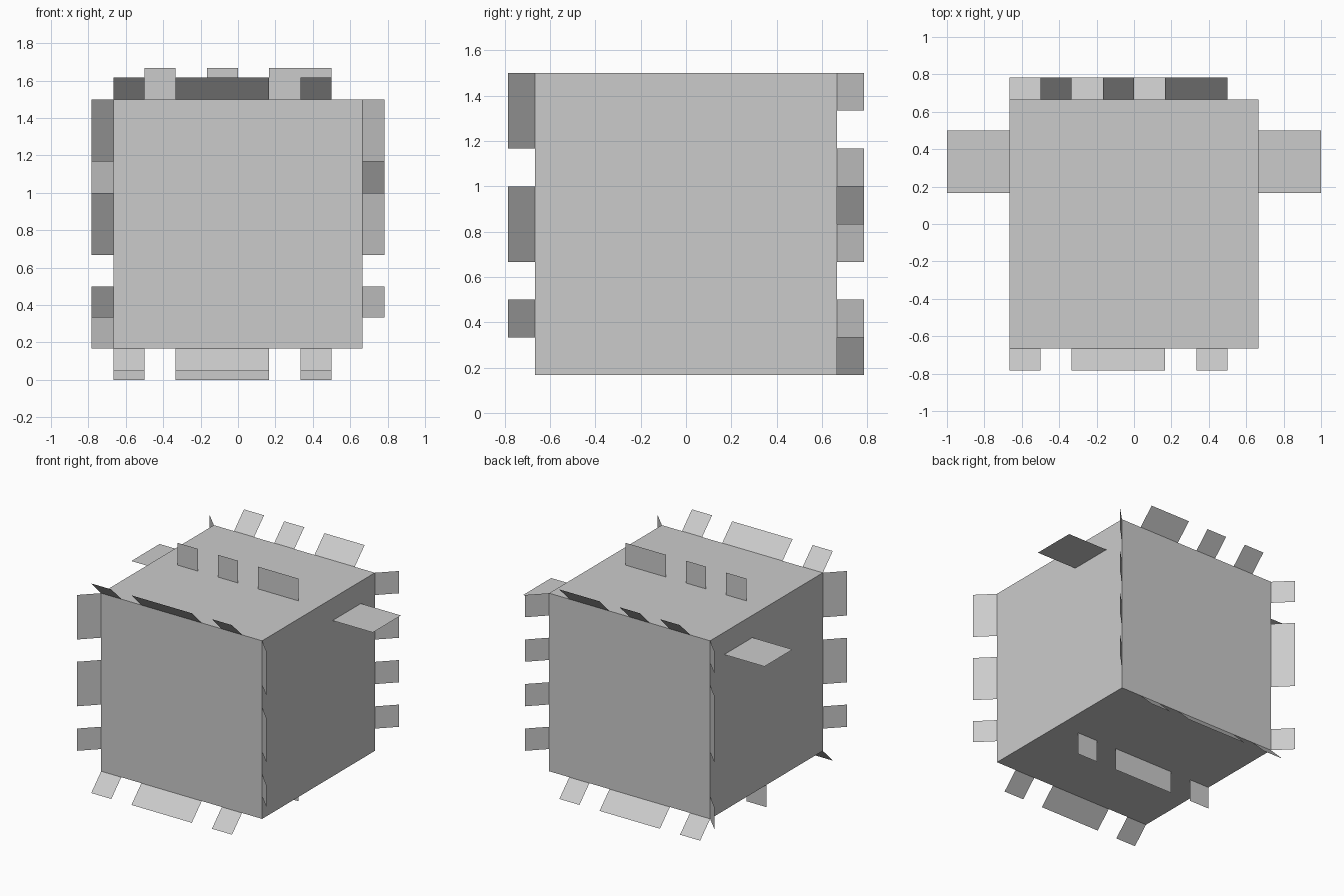
import bpy
import bmesh
from mathutils import Vector

cube = bpy.data.objects.get("Cube")
if cube:
    bpy.data.objects.remove(cube, do_unlink=True)

U = 1 / 6                         # grid unit: the body is 8 units wide
HALF = 4
MID = Vector((0, 0, 5))           # body centre in units
X, Y, Z = Vector((1, 0, 0)), Vector((0, 1, 0)), Vector((0, 0, 1))

grey = bpy.data.materials.new("plain_grey")
grey.use_nodes = True
grey.diffuse_color = (0.6, 0.6, 0.6, 1)
grey.node_tree.nodes["Principled BSDF"].inputs["Base Color"].default_value = grey.diffuse_color


def add_object(name, bm):
    mesh = bpy.data.meshes.new(name)
    bm.to_mesh(mesh)
    bm.free()
    mesh.materials.append(grey)
    obj = bpy.data.objects.new(name, mesh)
    bpy.context.collection.objects.link(obj)


def flap_row(name, origin, along, outward, spans, length=1):
    """Thin flat flaps standing on a line, one for each span along it."""
    bm = bmesh.new()
    reach = outward.normalized() * length
    for a, b in spans:
        start, end = origin + along * a, origin + along * b
        corners = (start, end, end + reach, start + reach)
        bm.faces.new([bm.verts.new(c * U) for c in corners])
    add_object(name, bm)


# Body
bm = bmesh.new()
bmesh.ops.create_cube(bm, size=2 * HALF * U)
bmesh.ops.translate(bm, verts=bm.verts, vec=MID * U)
add_object("body", bm)

# Spines across the top and bottom: front edge, middle and back edge
wide_middle = [(-4, -3), (-2, 1), (2, 3)]
wide_end = [(-3, -2), (-1, 0), (1, 3)]
for level, v in (("top", 1), ("bottom", -1)):
    for place, y in (("front", -1), ("middle", 0), ("back", 1)):
        spans = wide_end if v > 0 and y >= 0 else wide_middle
        out = Y * y + Z * v
        flap_row(f"{level}_{place}_spines", MID + Y * y * HALF + Z * v * HALF, X, out, spans)

# Spines up the four vertical edges, spans measured by height
front_spans = [(2, 3), (4, 6), (7, 9)]
left_back_spans = [(2, 3), (4, 5), (6, 7), (8, 9)]
right_back_spans = [(1, 2), (4, 7), (8, 9)]
for side, s, back_spans in (("left", 1, left_back_spans), ("right", -1, right_back_spans)):
    for place, y, spans in (("front", -1, front_spans), ("back", 1, back_spans)):
        out = X * s + Y * y
        flap_row(f"{side}_{place}_spines", out * HALF, Z, out, spans)

    # Flat side fin
    flap_row(f"{side}_fin", X * s * HALF + Z * 8, Y, X * s, [(1, 3)], length=2)
